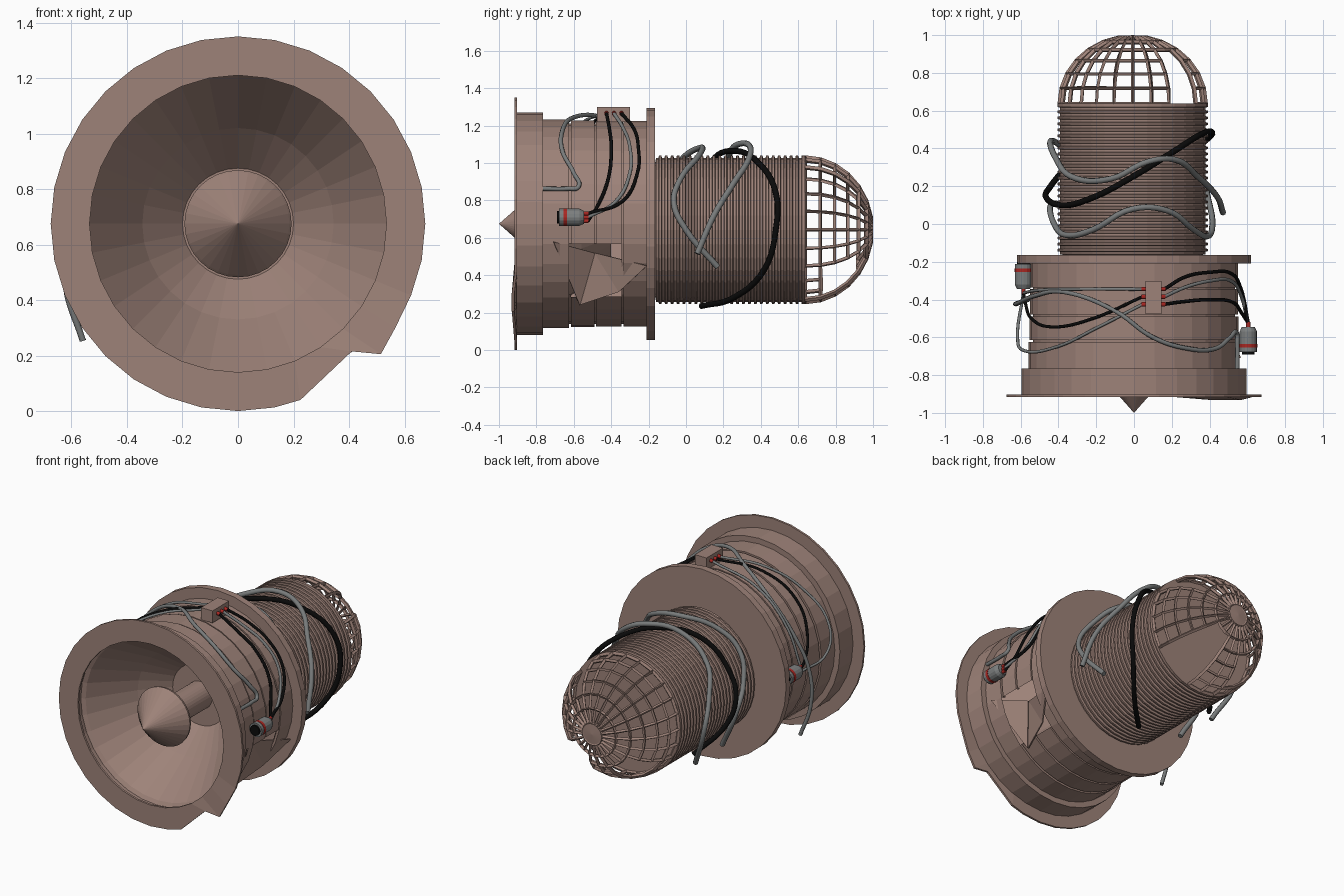
import bpy, bmesh, math
from mathutils import Vector

if "Cube" in bpy.data.objects:
    bpy.data.objects.remove(bpy.data.objects["Cube"])

CZ = 0.675            # axis height of the drum
TUBE = (-0.007, 0.643)  # axis (x, z) of the ribbed tube


def mat(name, col):
    m = bpy.data.materials.new(name)
    m.diffuse_color = (*col, 1)
    m.use_nodes = True
    m.node_tree.nodes["Principled BSDF"].inputs["Base Color"].default_value = m.diffuse_color
    return m


BROWN = mat("dusty_brown", (0.34, 0.225, 0.19))
GREY = mat("cable_grey", (0.19, 0.20, 0.20))
STEEL = mat("connector_grey", (0.20, 0.21, 0.21))
BLACK = mat("black_rubber", (0.003, 0.003, 0.003))
RED = mat("red", (0.40, 0.02, 0.016))


def polar(phi, r, y, axis=(0, CZ)):
    a = math.radians(phi)   # 0 = up, 90 = +x
    return Vector((axis[0] + r * math.sin(a), y, axis[1] + r * math.cos(a)))


def finish(name, bm, m):
    bmesh.ops.remove_doubles(bm, verts=bm.verts, dist=1e-5)
    bmesh.ops.recalc_face_normals(bm, faces=bm.faces)
    me = bpy.data.meshes.new(name)
    bm.to_mesh(me)
    bm.free()
    me.materials.append(m)
    ob = bpy.data.objects.new(name, me)
    bpy.context.collection.objects.link(ob)
    return ob


def lathe(name, prof, m, sides=32, axis=(0, CZ), closed=False, skip=None, move=None):
    """Spin (radius, y) points about the y axis; skip drops faces, move shifts points."""
    bm = bmesh.new()
    rings = []
    for r, y in prof:
        ring = []
        for i in range(sides):
            co = polar(360 * i / sides, r, y, axis)
            ring.append(bm.verts.new(move(i, r, co) if move else co))
        rings.append(ring)
    n = len(rings)
    for j in range(n if closed else n - 1):
        a, b = rings[j], rings[(j + 1) % n]
        for i in range(sides):
            k = (i + 1) % sides
            if skip and skip(j, (i + 0.5) * 360 / sides):
                continue
            bm.faces.new((a[i], a[k], b[k], b[i]))
    return finish(name, bm, m)


def rod(name, p0, p1, r, m, sides=12, r2=None):
    p0, p1 = Vector(p0), Vector(p1)
    d = p1 - p0
    bm = bmesh.new()
    bmesh.ops.create_cone(bm, cap_ends=True, segments=sides, radius1=r,
                          radius2=r if r2 is None else r2, depth=d.length)
    q = d.to_track_quat('Z', 'Y')
    for v in bm.verts:
        v.co = q @ v.co + (p0 + p1) / 2
    return finish(name, bm, m)


def cable(name, pts, r, m):
    cu = bpy.data.curves.new(name, 'CURVE')
    cu.dimensions = '3D'
    cu.bevel_depth, cu.bevel_resolution, cu.resolution_u = r, 2, 6
    cu.use_fill_caps = True
    sp = cu.splines.new('BEZIER')
    sp.bezier_points.add(len(pts) - 1)
    for b, p in zip(sp.bezier_points, pts):
        b.co = p
        b.handle_left_type = b.handle_right_type = 'AUTO'
    cu.materials.append(m)
    ob = bpy.data.objects.new(name, cu)
    bpy.context.collection.objects.link(ob)
    bpy.ops.object.select_all(action='DESELECT')
    ob.select_set(True)
    bpy.context.view_layer.objects.active = ob
    bpy.ops.object.convert(target='MESH')
    bpy.ops.object.shade_smooth_by_angle(angle=math.radians(50))


# front flange with a torn, bent corner
TEAR = {13: (0.41, 0.215), 12: (0.515, 0.205), 11: (0.567, 0.30)}


def tear(i, r, co):
    if i in TEAR and r > 0.6:
        return Vector((TEAR[i][0], co.y - 0.015, TEAR[i][1]))
    if i == 14 and r > 0.6:
        return Vector((0.225, co.y, 0.04))
    return co


lathe("front_flange", [(0.535, -0.917), (0.675, -0.917), (0.675, -0.903), (0.535, -0.903)],
      BROWN, closed=True, move=tear)

# drum shell with grooves, rear flange and a torn hole on the right
drum = [(0.535, -0.905), (0.595, -0.905), (0.595, -0.765), (0.558, -0.765)]
for a, b, r in ((-0.765, -0.625, 0.558), (-0.615, -0.49, 0.553), (-0.48, -0.345, 0.55), (-0.335, -0.21, 0.55)):
    if a > -0.7:
        drum += [(0.535, a - 0.01), (0.535, a)]
    drum += [(r, a), (r, b)]
drum += [(0.62, -0.21), (0.62, -0.165), (0.36, -0.165)]


def hole(j, phi):
    y = (drum[j][1] + drum[j + 1][1]) / 2
    return 101 < phi < 136 and -0.63 < y < -0.34


lathe("drum_shell", drum, BROWN, skip=hole)

# crumpled plates in the hole
for name, pts in (
        ("torn_plate_front", [(0.56, -0.71, 0.58), (0.44, -0.49, 0.52), (0.38, -0.57, 0.24)]),
        ("torn_plate_rear", [(0.44, -0.49, 0.52), (0.535, -0.21, 0.45), (0.44, -0.36, 0.31), (0.38, -0.57, 0.24)])):
    bm = bmesh.new()
    vs = [bm.verts.new(p) for p in pts]
    for k in range(1, len(vs) - 1):
        bm.faces.new((vs[0], vs[k], vs[k + 1]))
    ob = finish(name, bm, BROWN)
    ob.modifiers.new("thickness", 'SOLIDIFY').thickness = 0.008

# horn, shaft and nose cone inside the front
lathe("horn", [(0.535, -0.905), (0.56, -0.88), (0.56, -0.85), (0.535, -0.835), (0.345, -0.56),
               (0.2, -0.40), (0, -0.40)], BROWN)
lathe("shaft", [(0.09, -0.40), (0.09, -0.78)], BROWN)
lathe("nose_cone", [(0, -1.0), (0.185, -0.79), (0.193, -0.78), (0.19, -0.765), (0, -0.755)], BROWN)

# ribbed tube
ribs = [(0.36, -0.165)]
N = 25
for i in range(N):
    y = -0.16 + i * 0.795 / N
    ribs += [(0.385, y), (0.385, y + 0.013), (0.398, y + 0.016), (0.398, y + 0.028)]
ribs += [(0.398, 0.637), (0, 0.637)]
lathe("ribbed_tube", ribs, BROWN, axis=TUBE)

# broken wire cage dome
cage = []
for k in range(7):
    t = math.radians(k * 13.3)
    cage.append((0.385 * math.cos(t), 0.637 + 0.355 * math.sin(t)))


def broken(j, phi):
    top = 25 < phi < 60 and j < 4
    low = 120 < phi < 165 and j < 5
    left = 197 < phi < 238 and 0 < j < 4
    return top or low or left


dome = lathe("cage_dome", cage, BROWN, sides=24, axis=TUBE, skip=broken)
w = dome.modifiers.new("bars", 'WIREFRAME')
w.thickness, w.use_boundary, w.use_even_offset = 0.026, True, False
lathe("cage_cap", [(0, 0.985), (cage[-1][0], 0.982), (cage[-1][0], 0.995), (0, 1.0)], BROWN, sides=24, axis=TUBE)

# junction box on top
bm = bmesh.new()
bmesh.ops.create_cube(bm, size=1)
for v in bm.verts:
    v.co = Vector((0.103 + v.co.x * 0.085, -0.388 + v.co.y * 0.175, 1.26 + v.co.z * 0.08))
finish("junction_box", bm, BROWN)
for y in (-0.345, -0.385, -0.425):
    rod("box_plug_right", (0.14, y, 1.268), (0.165, y, 1.263), 0.011, RED)
    rod("box_plug_left", (0.066, y, 1.268), (0.041, y, 1.265), 0.011, RED)

# side connectors: s = direction from capped end to plugs
for side, x, y, s in (("right", 0.605, -0.69, 1), ("left", -0.585, -0.2, -1)):
    parts = [("cap", 0, 0.012, 0.034, 0.034, BLACK), ("head", 0.012, 0.035, 0.046, 0.046, STEEL),
             ("band", 0.035, 0.055, 0.0475, 0.0475, RED), ("body", 0.055, 0.12, 0.046, 0.046, STEEL),
             ("neck", 0.12, 0.145, 0.046, 0.034, STEEL)]
    for n, a, b, r, r2, m in parts:
        rod(f"{side}_connector_{n}", (x, y + s * a, 0.71), (x, y + s * b, 0.71), r, m, 16, r2)
    for dz in (-0.02, 0, 0.02):
        rod(f"{side}_connector_plug", (x, y + s * 0.14, 0.71 + dz), (x, y + s * 0.17, 0.71 + dz), 0.011, RED)


# cables between box and connectors, as (angle, y) on the drum
def on_drum(pts):
    return [polar(p[0], p[2] if len(p) > 2 else 0.578, p[1]) for p in pts]


def box_end(x, y):
    return Vector((x, y, 1.265))


R = [(BLACK, -0.345, 0.02, [(28, -0.28), (45, -0.255), (62, -0.26), (78, -0.34)]),
     (GREY, -0.385, 0, [(28, -0.335), (45, -0.30), (62, -0.30), (78, -0.375)]),
     (BLACK, -0.425, -0.02, [(28, -0.41), (45, -0.40), (65, -0.415), (80, -0.47)])]
for k, (m, y, dz, mid) in enumerate(R):
    cable(f"right_cable_{k}", [box_end(0.16, y)] + on_drum(mid) + [Vector((0.605, -0.525, 0.71 + dz))], 0.0095, m)
L = [(GREY, -0.345, 0.02, [(-30, -0.345), (-60, -0.35)]),
     (BLACK, -0.385, 0, [(-22, -0.50), (-48, -0.545), (-70, -0.50), (-84, -0.42)]),
     (GREY, -0.425, -0.02, [(-20, -0.55), (-45, -0.65), (-70, -0.67, 0.62), (-84, -0.60, 0.62)])]
for k, (m, y, dz, mid) in enumerate(L):
    cable(f"left_cable_{k}", [box_end(0.045, y)] + on_drum(mid) + [Vector((-0.585, -0.365, 0.71 + dz))], 0.0085, m)
cable("loose_drum_cable", on_drum([
    (-127, -0.40, 0.70), (-110, -0.42, 0.66), (-90, -0.42, 0.615), (-65, -0.38), (-40, -0.36), (-10, -0.46),
    (10, -0.6), (30, -0.66), (48, -0.66), (62, -0.60), (70, -0.575), (71, -0.63), (71, -0.77)]), 0.012, GREY)


# heavy cables wrapped round the ribbed tube
def on_tube(pts):
    return [polar(p[0], p[2] if len(p) > 2 else 0.422, p[1], TUBE) for p in pts]


cable("black_tube_cable", on_tube([
    (-135, 0.36), (-105, 0.2, 0.45), (-85, 0.14, 0.46), (-65, 0.1), (-30, 0.14), (0, 0.25), (30, 0.38),
    (62, 0.48), (90, 0.48), (120, 0.42), (150, 0.25), (175, 0.08, 0.41)]), 0.016, BLACK)
cable("grey_tube_cable_rear", on_tube([
    (-138, 0.36, 0.47), (-100, 0.44, 0.44), (-75, 0.35), (-50, 0.25), (-15, 0.24, 0.44), (10, 0.33, 0.465),
    (30, 0.34, 0.45), (55, 0.25), (80, 0.15, 0.45), (105, 0.06, 0.495)]), 0.016, GREY)
cable("grey_tube_cable_front", on_tube([
    (-138, 0.07, 0.46), (-100, 0.1, 0.44), (-80, 0.0), (-55, -0.06), (-30, -0.03), (0, 0.08, 0.44),
    (25, 0.07, 0.44), (50, -0.03), (70, -0.065), (90, 0.0), (117, 0.17, 0.44)]), 0.016, GREY)
